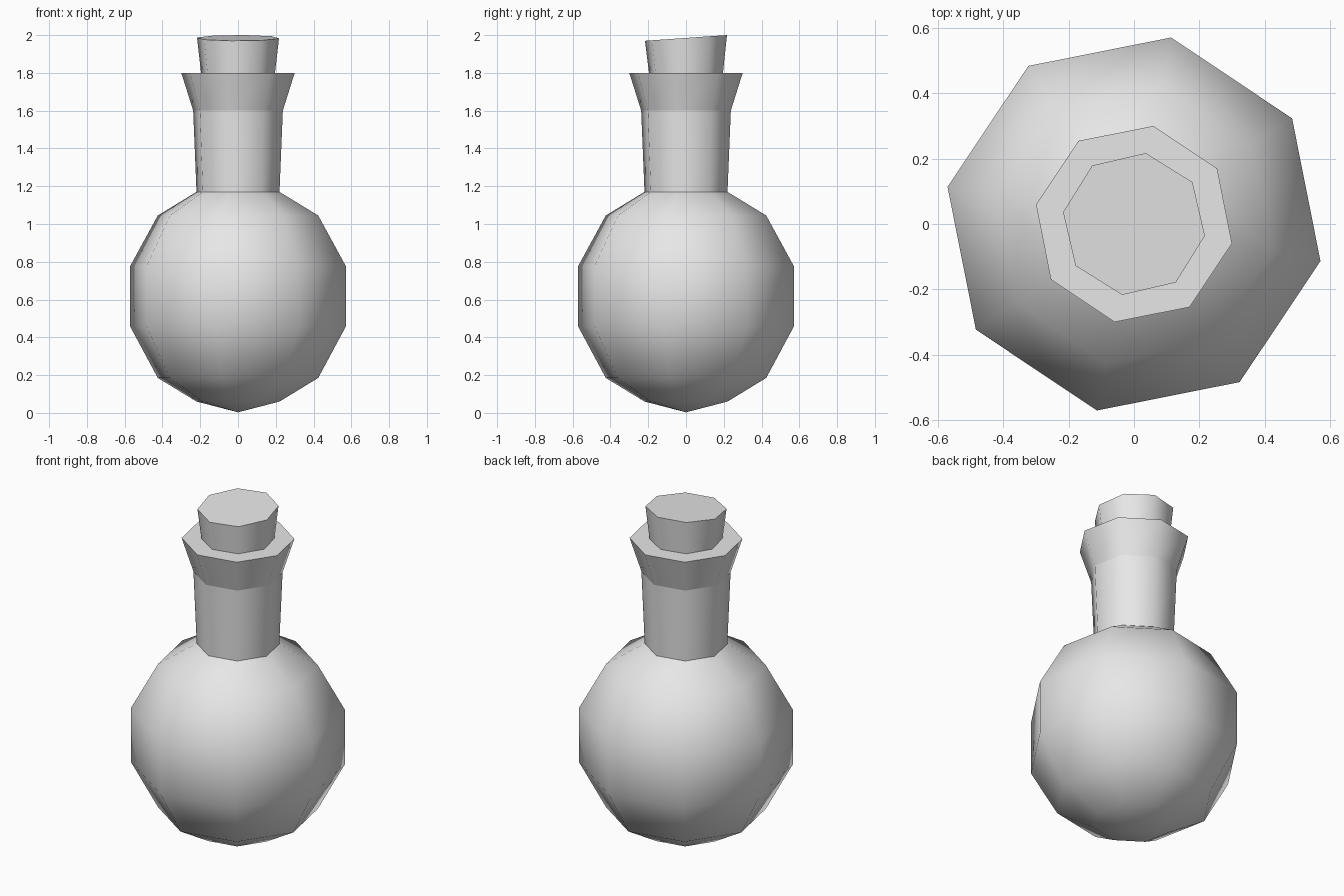
import bpy
import bmesh
import math

SIDES = 8

old = bpy.data.objects.get("Cube")
if old:
    bpy.data.objects.remove(old, do_unlink=True)

grey = bpy.data.materials.new("plain_grey")
grey.use_nodes = True
grey.diffuse_color = (0.8, 0.8, 0.8, 1)
grey.node_tree.nodes["Principled BSDF"].inputs["Base Color"].default_value = grey.diffuse_color


def lathe(name, profile, turn=-11.25, pole=None, cap_top=False, tilt=0.0):
    """Turn (radius, height) points into an eight-sided part; tilt slopes the top ring."""
    bm = bmesh.new()
    rings = []
    for radius, z in profile:
        slope = tilt if (radius, z) == profile[-1] else 0.0
        ring = []
        for i in range(SIDES):
            a = math.radians(turn) + math.tau * i / SIDES
            y = radius * math.sin(a)
            ring.append(bm.verts.new((radius * math.cos(a), y, z + slope * y)))
        rings.append(ring)
    for low, high in zip(rings, rings[1:]):
        for i in range(SIDES):
            j = (i + 1) % SIDES
            bm.faces.new((low[i], low[j], high[j], high[i]))
    if pole is not None:
        tip = bm.verts.new((0, 0, pole))
        for i in range(SIDES):
            bm.faces.new((tip, rings[0][(i + 1) % SIDES], rings[0][i]))
    if cap_top:
        bm.faces.new(rings[-1])
    mesh = bpy.data.meshes.new(name)
    bm.to_mesh(mesh)
    bm.free()
    mesh.materials.append(grey)
    obj = bpy.data.objects.new(name, mesh)
    bpy.context.collection.objects.link(obj)
    bpy.ops.object.select_all(action="DESELECT")
    obj.select_set(True)
    bpy.context.view_layer.objects.active = obj
    bpy.ops.object.shade_smooth_by_angle(angle=math.radians(55))
    return obj


# Round flask body with a pointed base
lathe("flask_body",
      [(0.224, 0.06), (0.433, 0.185), (0.582, 0.457),
       (0.582, 0.777), (0.433, 1.045), (0.224, 1.17)], pole=0.003)

# Neck, widening slightly upward
lathe("flask_neck", [(0.224, 1.17), (0.242, 1.6)])

# Flared lip with a flat top
lathe("flask_lip", [(0.242, 1.6), (0.306, 1.8)], cap_top=True)

# Cork with a slightly sloping top
lathe("cork_stopper", [(0.196, 1.78), (0.22, 1.985)], turn=-9.4, cap_top=True, tilt=0.07)
